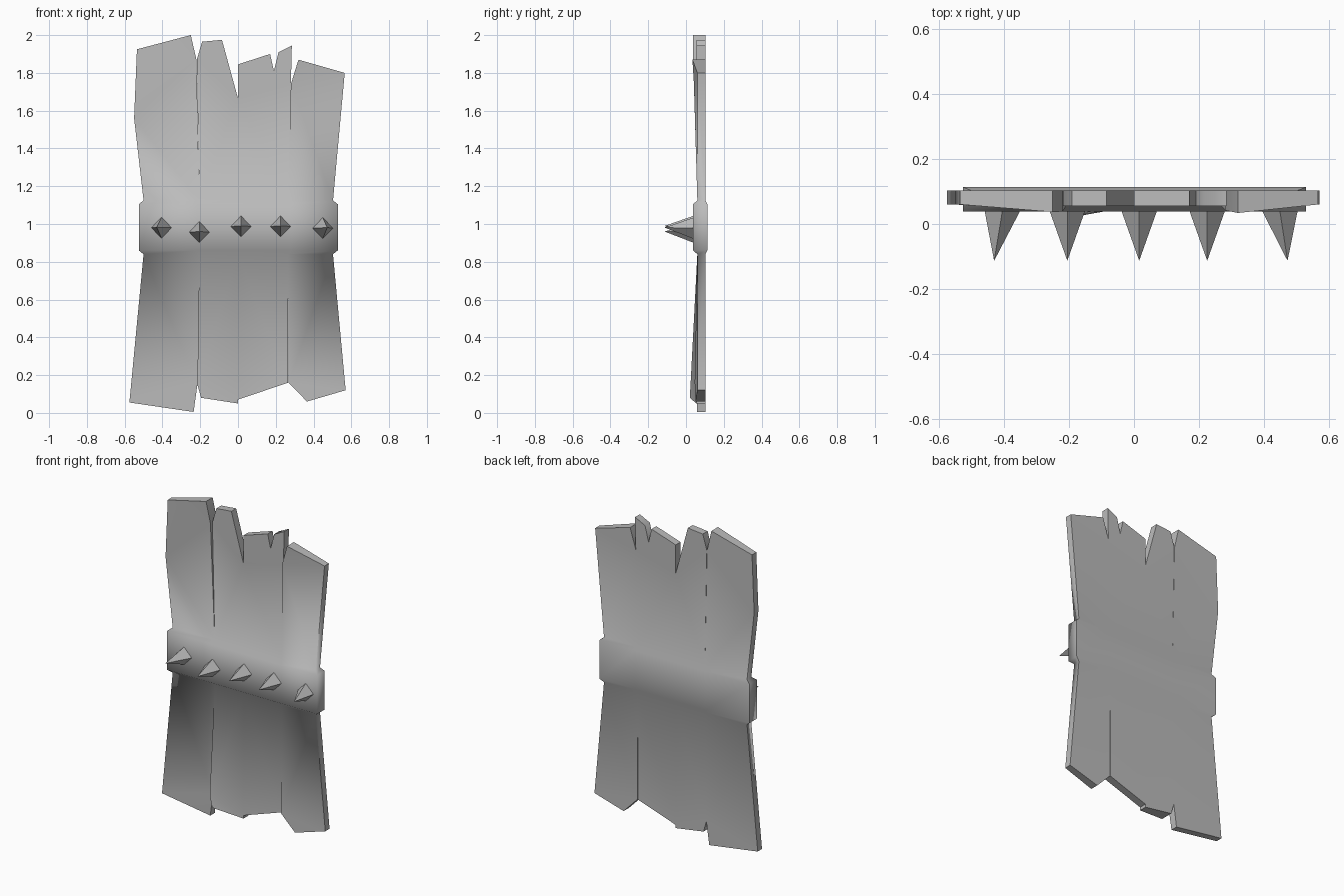
import bpy
import bmesh
from math import radians

if "Cube" in bpy.data.objects:
    bpy.data.objects.remove(bpy.data.objects["Cube"], do_unlink=True)

grey = bpy.data.materials.new("plain grey")
grey.use_nodes = True
colour = (0.5, 0.5, 0.5, 1)
grey.diffuse_color = colour
grey.node_tree.nodes["Principled BSDF"].inputs["Base Color"].default_value = colour

FRONT, BACK = 0.06, 0.103
RIM = [-0.5, -0.205, 0, 0.265, 0.503]   # plank borders where they meet the band
LOW, HIGH = 0.84, 1.125                 # band bottom and top

# Ragged plank outlines from the left border to the right: x, z and front depth
upper_planks = [
    [(-.55, 1.56, .06), (-.535, 1.925, .06), (-.25, 2, .037), (-.22, 1.87, .038)],
    [(-.218, 1.87, .055), (-.19, 1.965, .055), (-.085, 1.975, .055), (0, 1.665, .055)],
    [(0, 1.665, .055), (0, 1.845, .055), (.17, 1.9, .055), (.19, 1.81, .055),
     (.215, 1.91, .055), (.285, 1.945, .055), (.28, 1.74, .055)],
    [(.28, 1.74, .042), (.32, 1.87, .034), (.565, 1.8, .06)],
]
lower_planks = [
    [(-.575, .055, .06), (-.235, .005, .058), (-.215, .15, .055)],
    [(-.215, .15, .024), (-.195, .08, .02), (0, .05, .055), (0, .07, .055)],
    [(0, .07, .055), (.265, .16, .055)],
    [(.268, .16, .046), (.365, .06, .05), (.57, .12, .06)],
]


def finish(name, bm, angle=None):
    bmesh.ops.recalc_face_normals(bm, faces=bm.faces)
    mesh = bpy.data.meshes.new(name)
    bm.to_mesh(mesh)
    bm.free()
    mesh.materials.append(grey)
    obj = bpy.data.objects.new(name, mesh)
    bpy.context.collection.objects.link(obj)
    if angle:
        bpy.ops.object.select_all(action="DESELECT")
        obj.select_set(True)
        bpy.context.view_layer.objects.active = obj
        bpy.ops.object.shade_smooth_by_angle(angle=radians(angle))
    return obj


def add_plank(bm, left, right, base, points):
    """Close one plank between its two points on the band rim."""
    outline = [(left, base, FRONT)] + points + [(right, base, FRONT)]
    front = [bm.verts.new((x, y, z)) for x, z, y in outline]
    back = [bm.verts.new((x, BACK, z)) for x, z, y in outline]
    bm.faces.new(front)
    bm.faces.new(back[::-1])
    for i in range(len(outline) - 1):
        (xa, za, _), (xb, zb, _) = outline[i:i + 2]
        if xa == xb == 0 and base in (za, zb):
            continue                    # unbroken middle board
        bm.faces.new((front[i], front[i + 1], back[i + 1], back[i]))


# Planks with the band in one smooth body
bm = bmesh.new()
for i in range(4):
    add_plank(bm, RIM[i], RIM[i + 1], HIGH, upper_planks[i])
    add_plank(bm, RIM[i], RIM[i + 1], LOW, lower_planks[i])

rings = []
for z, grow, front, back in ((LOW, 1, FRONT, BACK), (LOW + .02, 1.05, .038, .113),
                             (HIGH - .02, 1.05, .038, .113), (HIGH, 1, FRONT, BACK)):
    ring = [bm.verts.new((x * grow, front, z)) for x in RIM]
    ring += [bm.verts.new((x * grow, back, z)) for x in reversed(RIM)]
    rings.append(ring)
for a, b in zip(rings, rings[1:]):
    for i in range(len(a)):
        j = (i + 1) % len(a)
        bm.faces.new((a[i], a[j], b[j], b[i]))

bmesh.ops.remove_doubles(bm, verts=bm.verts, dist=0.0005)
bmesh.ops.triangulate(bm, faces=[f for f in bm.faces if len(f.verts) > 4])
finish("shield_planks_and_band", bm, 58)

# Row of four-sided spikes on the band
spikes = [(-.403, .98, -.43), (-.205, .957, -.205), (.016, .987, .016),
          (.225, .987, .225), (.447, .978, .472)]
for n, (x, z, tip_x) in enumerate(spikes):
    bm = bmesh.new()
    tip = bm.verts.new((tip_x, -.113, z + .003))
    base = [bm.verts.new((x + dx, .05, z + dz))
            for dx, dz in ((-.058, 0), (0, -.06), (.058, 0), (0, .06))]
    bm.faces.new(base)
    for i in range(4):
        bm.faces.new((base[i], base[(i + 1) % 4], tip))
    finish(f"spike_{n + 1}", bm)
